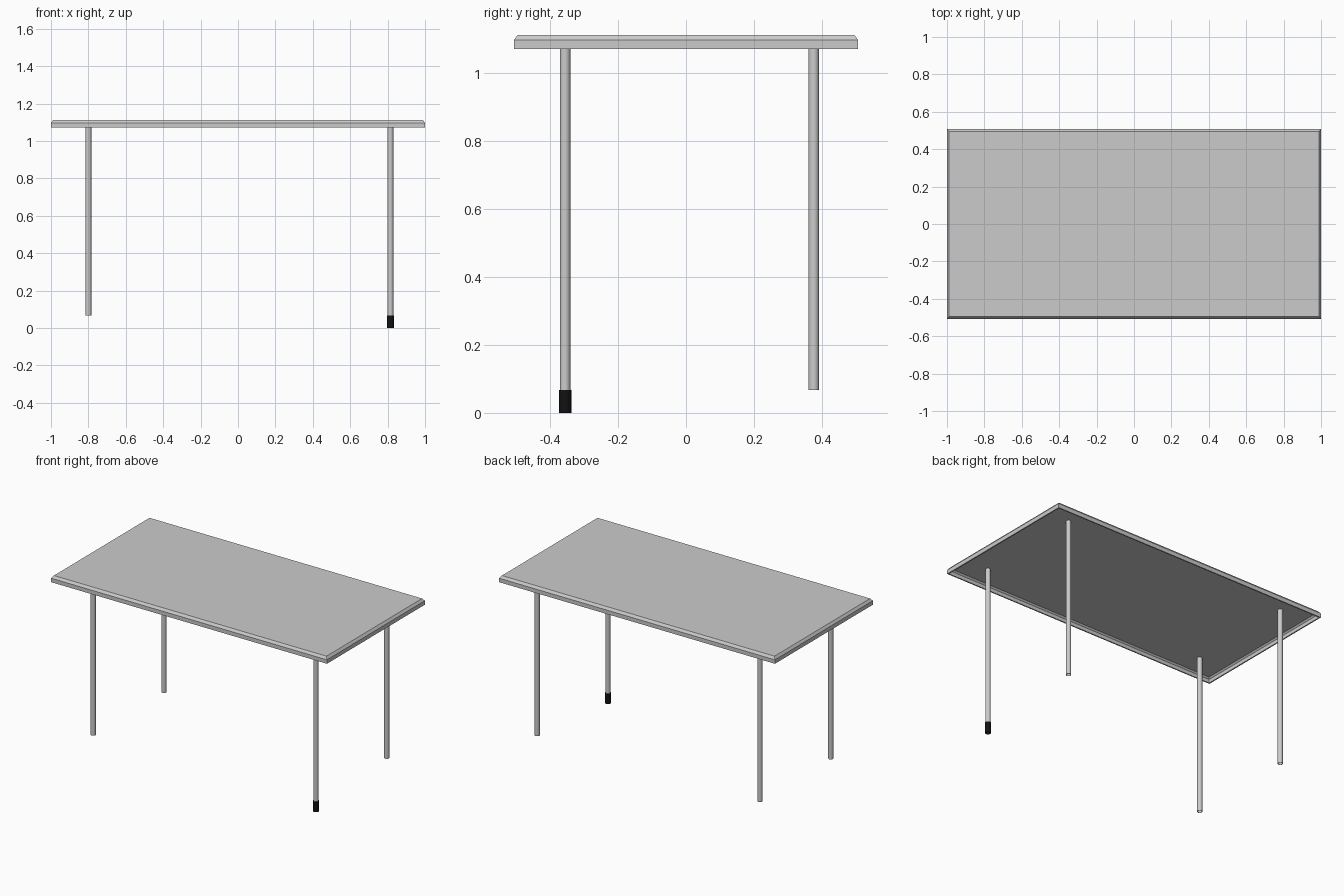
import bpy
import bmesh
import math

cube = bpy.data.objects.get("Cube")
if cube:
    bpy.data.objects.remove(cube, do_unlink=True)


def material(name, color):
    mat = bpy.data.materials.new(name)
    mat.use_nodes = True
    mat.diffuse_color = color
    mat.node_tree.nodes["Principled BSDF"].inputs["Base Color"].default_value = color
    return mat


grey = material("light grey", (0.6, 0.6, 0.6, 1))
black = material("rubber black", (0.006, 0.006, 0.006, 1))


def add_object(name, bm, mat):
    bmesh.ops.recalc_face_normals(bm, faces=bm.faces)
    mesh = bpy.data.meshes.new(name)
    bm.to_mesh(mesh)
    bm.free()
    mesh.materials.append(mat)
    obj = bpy.data.objects.new(name, mesh)
    bpy.context.collection.objects.link(obj)
    return obj


def bridge(bm, a, b):
    n = len(a)
    for i in range(n):
        bm.faces.new((a[i], a[(i + 1) % n], b[(i + 1) % n], b[i]))


def tray(name, half_x, half_y, profile, mat):
    """Rectangular rings from (inset, height) pairs, closed at both ends."""
    bm = bmesh.new()
    rings = []
    for inset, z in profile:
        x, y = half_x - inset, half_y - inset
        rings.append([bm.verts.new((sx * x, sy * y, z))
                      for sx, sy in ((-1, -1), (1, -1), (1, 1), (-1, 1))])
    for a, b in zip(rings, rings[1:]):
        bridge(bm, a, b)
    bm.faces.new(rings[0])
    bm.faces.new(rings[-1])
    return add_object(name, bm, mat)


def tube(name, x, y, radius, wall, bottom, top, mat, sides=24):
    """Open pipe with a thin wall."""
    bm = bmesh.new()
    rings = []
    for r, z in ((radius, bottom), (radius, top),
                 (radius - wall, top), (radius - wall, bottom)):
        rings.append([bm.verts.new((x + r * math.cos(math.tau * i / sides),
                                    y + r * math.sin(math.tau * i / sides), z))
                      for i in range(sides)])
    for i in range(4):
        bridge(bm, rings[i], rings[(i + 1) % 4])
    obj = add_object(name, bm, mat)
    bpy.ops.object.select_all(action="DESELECT")
    obj.select_set(True)
    bpy.context.view_layer.objects.active = obj
    bpy.ops.object.shade_smooth_by_angle(angle=math.radians(35))
    return obj


# Table top: chamfered upper edge, hollow underside with a thin rim
tray("table_top", 1.0, 0.507,
     [(0.018, 1.103), (0.008, 1.094), (0.008, 1.071),
      (0, 1.071), (0, 1.097), (0.012, 1.113)], grey)

# Four pipe legs reaching up into the hollow top
for side, x in (("right", -0.8), ("left", 0.815)):
    for end, y in (("front", -0.356), ("back", 0.376)):
        tube(f"{end}_{side}_leg", x, y, 0.0155, 0.002, 0.068, 1.105, grey)

# Rubber foot on one leg only
tube("front_left_foot", 0.815, -0.356, 0.0185, 0.004, 0, 0.068, black)
